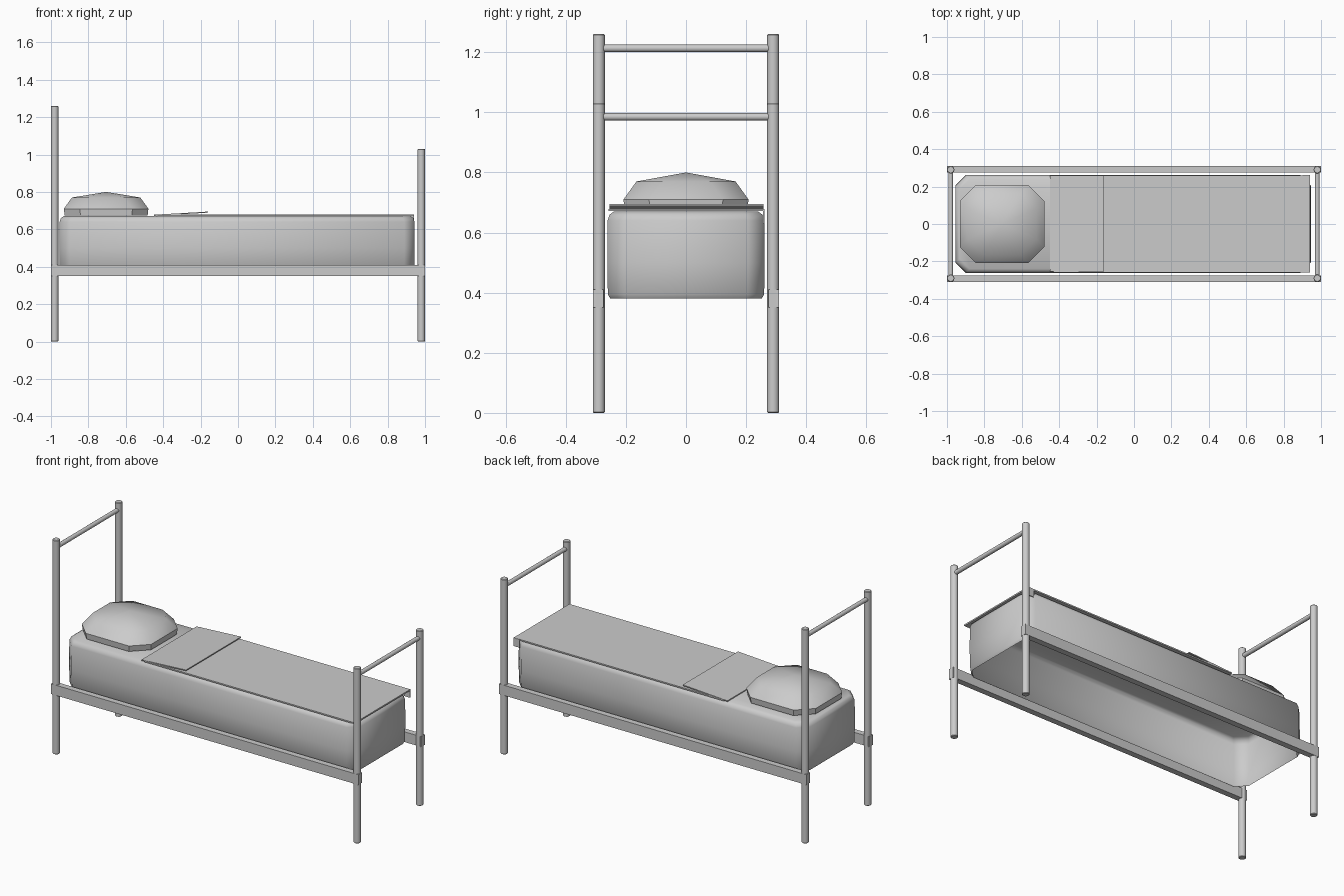
import bpy, bmesh, math
from mathutils import Vector

if "Cube" in bpy.data.objects:
    bpy.data.objects.remove(bpy.data.objects["Cube"])


def finish(name, bm, angle=40):
    bmesh.ops.recalc_face_normals(bm, faces=bm.faces)
    me = bpy.data.meshes.new(name)
    bm.to_mesh(me)
    bm.free()
    ob = bpy.data.objects.new(name, me)
    bpy.context.collection.objects.link(ob)
    me.polygons.foreach_set("use_smooth", [True] * len(me.polygons))
    me.set_sharp_from_angle(angle=math.radians(angle))
    return ob


def tube(name, a, b, r, sides=16, lip=0.0):
    a, b = Vector(a), Vector(b)
    bm = bmesh.new()
    bmesh.ops.create_cone(bm, cap_ends=True, segments=sides, radius1=r, radius2=r,
                          depth=(b - a).length)
    if lip:
        edges = [e for f in bm.faces if len(f.verts) > 4 for e in f.edges]
        bmesh.ops.bevel(bm, geom=edges, offset=lip, segments=1, affect='EDGES')
    ob = finish(name, bm)
    ob.location = (a + b) / 2
    ob.rotation_euler = (b - a).to_track_quat('Z', 'Y').to_euler()


def box(name, x0, x1, y0, y1, z0, z1):
    bm = bmesh.new()
    bmesh.ops.create_cube(bm, size=1)
    for v in bm.verts:
        v.co = ((x0 + x1) / 2 + v.co.x * (x1 - x0),
                (y0 + y1) / 2 + v.co.y * (y1 - y0),
                (z0 + z1) / 2 + v.co.z * (z1 - z0))
    return finish(name, bm)


def cushion(name, cx, hx, hy, cut, rings, apex, base, angle):
    """Stack of cut-corner outlines, rings are (inset, z)."""
    bm = bmesh.new()
    loops = []
    for inset, z in rings:
        x, y, c = hx - inset, hy - inset, cut
        pts = [(x, y - c), (x - c, y), (c - x, y), (-x, y - c),
               (-x, c - y), (c - x, -y), (x - c, -y), (x, c - y)]
        loops.append([bm.verts.new((cx + px, py, z)) for px, py in pts])
    for a, b in zip(loops, loops[1:]):
        for i in range(8):
            j = (i + 1) % 8
            bm.faces.new((a[i], a[j], b[j], b[i]))
    if apex:
        tip = bm.verts.new((cx, 0, apex))
        for i in range(8):
            bm.faces.new((loops[-1][i], loops[-1][(i + 1) % 8], tip))
    else:
        bm.faces.new(loops[-1])
    if base:
        bm.faces.new(loops[0])
    return finish(name, bm, angle)


# Posts and side rails on both sides
for side, s in (("left", -1), ("right", 1)):
    tube(f"head_post_{side}", (-0.98, s * 0.29, 0), (-0.98, s * 0.29, 1.26), 0.02, lip=0.003)
    tube(f"foot_post_{side}", (0.98, s * 0.29, 0), (0.98, s * 0.29, 1.03), 0.02, lip=0.003)
    y0, y1 = sorted((s * 0.275, s * 0.31))
    box(f"side_rail_{side}", -1, 1, y0, y1, 0.35, 0.41)

# Cross bars at head and foot
tube("head_bar", (-0.98, -0.28, 1.213), (-0.98, 0.28, 1.213), 0.0125)
tube("foot_bar", (0.98, -0.28, 0.985), (0.98, 0.28, 0.985), 0.0125)

# Mattress: rounded shell, open underneath
cushion("mattress", -0.005, 0.95, 0.262, 0.055,
        [(0.01, 0.38), (0.002, 0.395), (0, 0.5), (0.001, 0.64), (0.008, 0.66), (0.022, 0.67)],
        None, False, 60)

# Pillow: faceted dome
cushion("pillow", -0.705, 0.226, 0.208, 0.085,
        [(0.004, 0.675), (0, 0.71), (0.043, 0.77)], 0.80, True, 40)

# Blanket, its turned-back flap, and a hanging corner
box("blanket", -0.43, 0.94, -0.258, 0.26, 0.671, 0.679)
flap = box("blanket_fold", -0.45, -0.16, -0.255, 0.258, 0.672, 0.678)
for v in flap.data.vertices:
    if v.co.x > -0.3:
        v.co.z += 0.017
box("blanket_corner", 0.90, 0.94, 0.257, 0.261, 0.63, 0.678)
